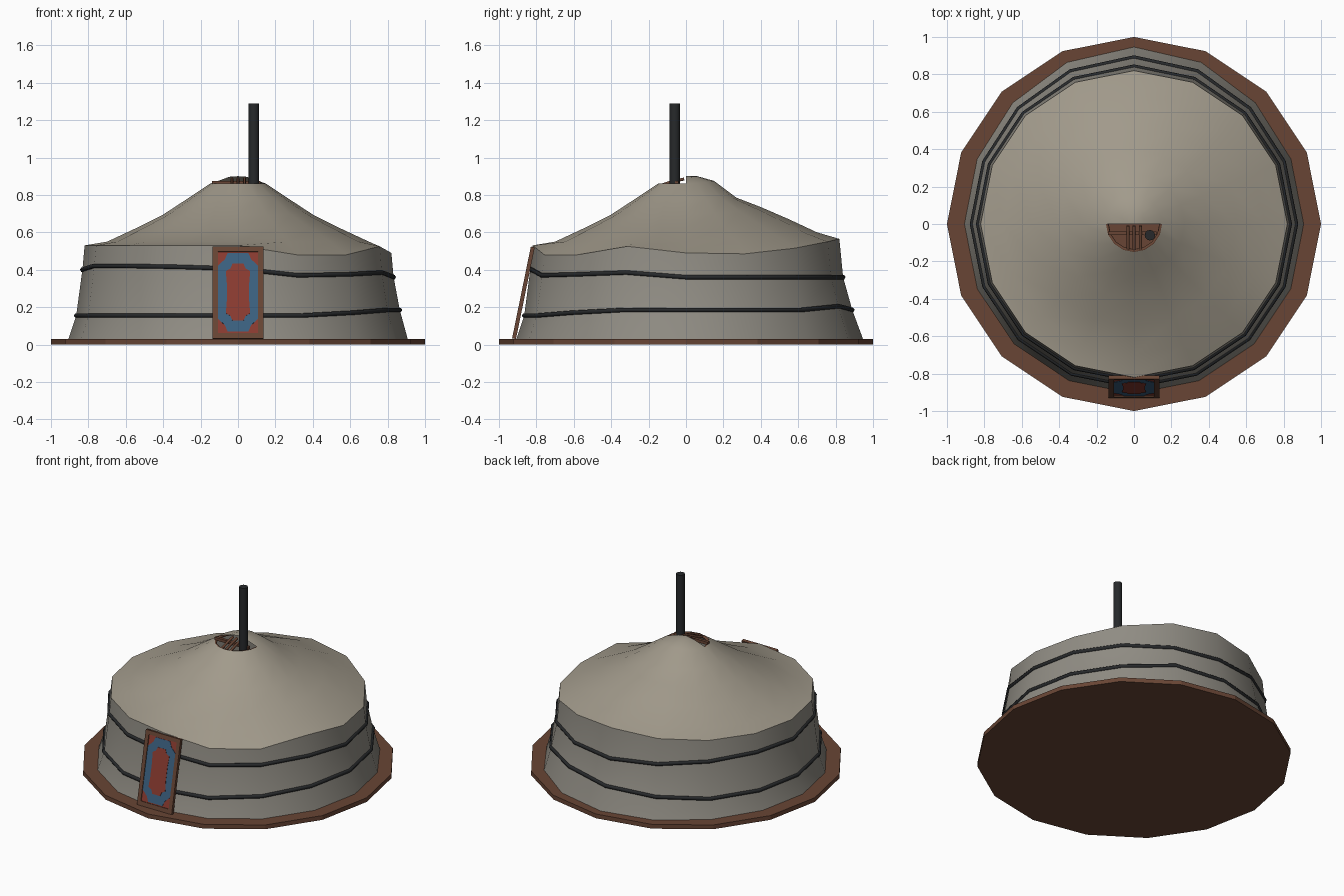
import bpy, bmesh, math
from mathutils import Matrix, Vector

if "Cube" in bpy.data.objects:
    bpy.data.objects.remove(bpy.data.objects["Cube"])

N = 16
COL = {
    "wall": (0.28, 0.265, 0.23, 1), "roof": (0.36, 0.325, 0.26, 1),
    "wood": (0.14, 0.06, 0.035, 1), "iron": (0.02, 0.022, 0.024, 1),
    "red": (0.26, 0.045, 0.03, 1), "blue": (0.045, 0.12, 0.22, 1),
}
MATS = {}
for key, c in COL.items():
    MATS[key] = bpy.data.materials.new(key)
    MATS[key].diffuse_color = c


def make(name, verts, faces, mat, smooth=None, matrix=None):
    me = bpy.data.meshes.new(name)
    me.from_pydata(verts, [], faces)
    bm = bmesh.new()
    bm.from_mesh(me)
    bmesh.ops.recalc_face_normals(bm, faces=bm.faces)
    bm.to_mesh(me)
    bm.free()
    ob = bpy.data.objects.new(name, me)
    bpy.context.collection.objects.link(ob)
    me.materials.append(MATS[mat])
    if matrix:
        ob.matrix_world = matrix
    if smooth:
        bpy.ops.object.select_all(action='DESELECT')
        ob.select_set(True)
        bpy.context.view_layer.objects.active = ob
        bpy.ops.object.shade_smooth_by_angle(angle=math.radians(smooth))
    return ob


def prism(name, outline, h0, h1, mat, smooth=None, matrix=None):
    n = len(outline)
    verts = [(x, y, h0) for x, y in outline] + [(x, y, h1) for x, y in outline]
    faces = [list(range(n))[::-1], list(range(n, 2 * n))]
    faces += [(i, (i + 1) % n, n + (i + 1) % n, n + i) for i in range(n)]
    return make(name, verts, faces, mat, smooth, matrix)


def circle(r, n, cx=0, cy=0):
    return [(cx + r * math.cos(2 * math.pi * i / n), cy + r * math.sin(2 * math.pi * i / n)) for i in range(n)]


def rect(x0, x1, y0, y1):
    return [(x0, y0), (x1, y0), (x1, y1), (x0, y1)]


def polar(r, i, z):
    a = 2 * math.pi * i / N
    return (r * math.cos(a), r * math.sin(a), z)


def rope(name, pts, radius, mat, cyclic=False):
    cu = bpy.data.curves.new(name, 'CURVE')
    cu.dimensions = '3D'
    cu.bevel_depth = radius
    cu.bevel_resolution = 1
    sp = cu.splines.new('POLY')
    sp.points.add(len(pts) - 1)
    for p, co in zip(sp.points, pts):
        p.co = (*co, 1)
    sp.use_cyclic_u = cyclic
    cu.materials.append(MATS[mat])
    ob = bpy.data.objects.new(name, cu)
    bpy.context.collection.objects.link(ob)


# wooden floor deck
prism("floor_deck", circle(1, N), 0, 0.03, "wood")

# uneven felt heights, listed counter-clockwise from +x
low_z = [.185, .185, .185, .205, .185, .17] + [.155] * 8 + [.17, .185]
high_z = [.36, .36, .36, .36, .36, .38, .40, .41, .40, .42, .42, .415, .405, .37, .375, .385]
rim_z = [.49, .485, .515, .55, .565, .55, .54, .535, .53, .53, .53, .53, .53, .48, .48, .525]
back = [max(0, math.sin(2 * math.pi * i / N)) for i in range(N)]
bulge = [.04 * b ** 4 for b in back]

# felt wall
rings = [[polar(.91 + bulge[i], i, .02) for i in range(N)],
         [polar(.865 + bulge[i] * .6, i, low_z[i]) for i in range(N)],
         [polar(.832 + bulge[i] * .2, i, high_z[i]) for i in range(N)],
         [polar(.82, i, rim_z[i]) for i in range(N)]]
quads = [(k * N + i, k * N + (i + 1) % N, (k + 1) * N + (i + 1) % N, (k + 1) * N + i)
         for k in range(3) for i in range(N)]
make("felt_wall", sum(rings, []), quads, "wall", 35)

# binding ropes following the wall
rope("lower_rope", rings[1], .013, "iron", True)
rope("upper_rope", rings[2], .013, "iron", True)

# felt roof, open at the front half of the crown
profile = [(.70, .55, .05), (.55, .62, .05), (.40, .695, .04), (.27, .78, .005), (.15, .86, .015)]
roof = [rings[3]] + [[polar(r, i, z + dz * back[i] ** 2) for i in range(N)] for r, z, dz in profile]
verts = sum(roof, [])
faces = [(k * N + i, k * N + (i + 1) % N, (k + 1) * N + (i + 1) % N, (k + 1) * N + i)
         for k in range(len(profile)) for i in range(N)]
# flap covering the back half of the crown
inner = len(verts)
verts += [polar(.06, i, .89 + .01 * back[i]) for i in range(9)] + [(0, 0, .90)]
outer = inner - N
for i in range(8):
    faces.append((outer + i, outer + i + 1, inner + i + 1, inner + i))
    faces.append((inner + i, inner + i + 1, inner + 9))
make("felt_roof", verts, faces, "roof", 40)

# wooden crown wheel with arched bars
rope("crown_rim", [polar(.145, i, .85) for i in range(N)], .01, "wood", True)
prism("crown_cross_bar", rect(-.14, .12, -.06, -.04), .855, .875, "wood")
for k, x in enumerate((-.032, .0, .035)):
    rope(f"crown_arch_{k}", [(x, -.14, .85), (x, -.06, .875), (x, -.01, .885)], .009, "wood")

# stove pipe
prism("stove_pipe", circle(.028, 12, .085, -.06), .03, 1.29, "iron", 40)

# leaning painted door: local x = width, y = height, z = outward
lean = math.atan2(.10, .49)
M = Matrix.Translation(Vector((0, -.912, .03))) @ Matrix.Rotation(math.pi / 2 - lean, 4, 'X')
W, H = .135, .50
prism("door_panel", rect(-.115, .115, .02, H - .02), 0, .012, "red", matrix=M)
for s, side in ((-1, "left"), (1, "right")):
    a, b = sorted((s * W, s * .108))
    prism(f"door_frame_{side}", rect(a, b, 0, H), -.003, .018, "wood", matrix=M)
prism("door_frame_bottom", rect(-.108, .108, 0, .03), -.003, .018, "wood", matrix=M)
prism("door_frame_top", rect(-.108, .108, H - .027, H), -.003, .018, "wood", matrix=M)


def mirrored(quarter):
    # quarter outline (x, y from centre) mirrored both ways
    half = quarter + [(x, -y) for x, y in reversed(quarter)]
    full = half + [(-x, y) for x, y in reversed(half)]
    return [(x, y + .252) for x, y in full]


prism("door_blue_ornament", mirrored([(.055, .215), (.07, .18), (.107, .145)]), .01, .0145, "blue", matrix=M)
prism("door_red_ornament", mirrored([(.03, .155), (.04, .13), (.065, .115), (.06, .05)]), .012, .0165, "red", matrix=M)

for m in bpy.data.materials:
    if m.users and not m.is_grease_pencil:
        m.use_nodes = True
        m.node_tree.nodes["Principled BSDF"].inputs["Base Color"].default_value = m.diffuse_color
